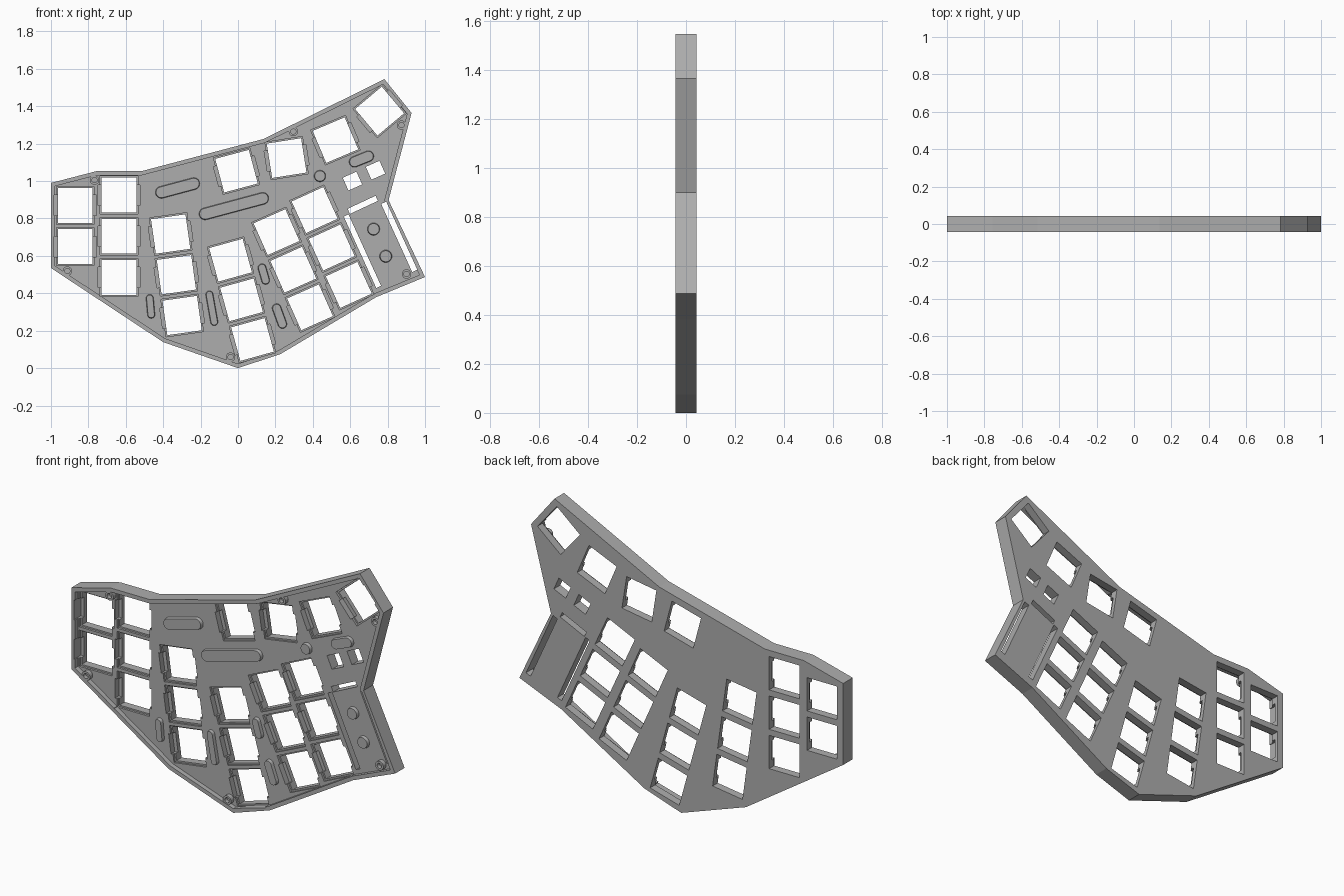
import bpy, bmesh, math
from mathutils import Vector, Matrix

cube = bpy.data.objects.get("Cube")
if cube:
    bpy.data.objects.remove(cube, do_unlink=True)

FRONT, FLOOR, LEDGE, BACK = -0.042, -0.015, 0.018, 0.042

grey = bpy.data.materials.new("mid grey plastic")
grey.use_nodes = True
grey.diffuse_color = (0.42, 0.42, 0.42, 1)
grey.node_tree.nodes["Principled BSDF"].inputs["Base Color"].default_value = (0.42, 0.42, 0.42, 1)


def prism(bm, pts, y0, y1, taper=None):
    """Extrude an x,z profile from y0 to y1; taper gives another front profile."""
    a = [bm.verts.new((x, y0, z)) for x, z in (taper or pts)]
    b = [bm.verts.new((x, y1, z)) for x, z in pts]
    n = len(pts)
    bm.faces.new(a)
    bm.faces.new(b[::-1])
    for i in range(n):
        j = (i + 1) % n
        bm.faces.new((a[j], a[i], b[i], b[j]))


def make(name, bm):
    bmesh.ops.recalc_face_normals(bm, faces=bm.faces)
    me = bpy.data.meshes.new(name)
    bm.to_mesh(me)
    bm.free()
    me.materials.append(grey)
    ob = bpy.data.objects.new(name, me)
    bpy.context.collection.objects.link(ob)
    return ob


def place(pts, cx, cz, deg):
    r = Matrix.Rotation(math.radians(deg), 2)
    return [tuple(r @ Vector(p) + Vector((cx, cz))) for p in pts]


def rect(cx, cz, w, h, deg):
    w, h = w / 2, h / 2
    return place([(-w, -h), (w, -h), (w, h), (-w, h)], cx, cz, deg)


def capsule(cx, cz, length, width, deg, n=12):
    r, d = width / 2, (length - width) / 2
    pts = []
    for side in (1, -1):
        for i in range(n + 1):
            if d == 0 and i == n:
                continue
            t = math.pi * (i / n - 0.5)
            pts.append((side * (d + r * math.cos(t)), side * r * math.sin(t)))
    return place(pts, cx, cz, deg)


def inset(pts, d):
    out, n = [], len(pts)
    for i in range(n):
        p, a, b = Vector(pts[i]), Vector(pts[i - 1]), Vector(pts[(i + 1) % n])
        e, f = (p - a).normalized(), (b - p).normalized()
        n1, n2 = Vector((e.y, -e.x)), Vector((f.y, -f.x))
        out.append(tuple(p + (n1 + n2) * d / (1 + n1.dot(n2))))
    return out


def cut(target, name, shapes, y0, y1):
    bm = bmesh.new()
    for s in shapes:
        prism(bm, s, y0, y1)
    cutter = make(name, bm)
    cutter.hide_render = True
    mod = target.modifiers.new(name, "BOOLEAN")
    mod.operation, mod.solver, mod.use_self = "DIFFERENCE", "EXACT", True
    mod.object = cutter
    bpy.context.view_layer.objects.active = target
    bpy.ops.object.modifier_apply(modifier=mod.name)
    bpy.data.objects.remove(cutter, do_unlink=True)


# Plate outline, clockwise from the upper left corner
outline = [(-1, 0.99), (-0.757, 1.053), (-0.516, 1.053), (0.136, 1.225),
           (0.783, 1.545), (0.928, 1.364), (0.805, 0.898), (1, 0.487),
           (0.74, 0.38), (0.227, 0.075), (0, 0), (-0.4, 0.139), (-1, 0.535)]
bm = bmesh.new()
prism(bm, outline, FRONT, BACK)
plate = make("case_plate", bm)

# Columns of key openings: top centre, tilt, count
columns = [(-0.87, 0.87, 0, 2), (-0.636, 0.925, 0, 3), (-0.36, 0.717, 8, 3),
           (-0.04, 0.577, 15.5, 3), (0.206, 0.727, 24, 3), (0.41, 0.845, 24.5, 3),
           (-0.008, 1.053, 15, 1), (0.26, 1.123, 9, 1), (0.521, 1.219, 23, 1),
           (0.757, 1.374, 40, 1)]
keys = []
for x, z, deg, count in columns:
    t = math.radians(deg)
    for i in range(count):
        keys.append((x + 0.22 * i * math.sin(t), z - 0.22 * i * math.cos(t), deg))

cut(plate, "inner_recess", [inset(outline, 0.022)], FRONT - 0.05, FLOOR)
cut(plate, "key_pockets", [rect(x, z, 0.202, 0.202, a) for x, z, a in keys],
    FRONT - 0.05, FLOOR + 0.012)
cut(plate, "clip_pockets", [rect(x, z, 0.226, 0.11, a) for x, z, a in keys],
    FRONT - 0.05, LEDGE)

# Through openings: keys, two small sockets, slits round the controller panel
holes = [rect(x, z, 0.186, 0.186, a) for x, z, a in keys]
holes += [rect(0.612, 1.0, 0.08, 0.075, 24), rect(0.735, 1.058, 0.08, 0.075, 24)]
holes += [rect(0.667, 0.873, 0.165, 0.03, 25), rect(0.665, 0.625, 0.028, 0.42, 24.5),
          rect(0.862, 0.702, 0.03, 0.4, 24.5)]
cut(plate, "through_holes", holes, FRONT - 0.05, BACK + 0.05)

# Raised chamfered support pads
pads = [(-0.323, 0.963, 0.245, 0.066, 15), (-0.022, 0.866, 0.385, 0.066, 15),
        (-0.468, 0.33, 0.13, 0.042, 95), (-0.14, 0.32, 0.19, 0.042, 100),
        (0.138, 0.503, 0.115, 0.046, 106), (0.222, 0.278, 0.14, 0.05, 110),
        (0.66, 1.118, 0.14, 0.06, 22), (0.438, 1.027, 0.064, 0.064, 0),
        (0.725, 0.743, 0.068, 0.068, 0), (0.79, 0.598, 0.068, 0.068, 0)]
bm = bmesh.new()
for x, z, l, w, a in pads:
    prism(bm, capsule(x, z, l, w, a), FRONT + 0.009, FLOOR + 0.004,
          capsule(x, z, l - 0.008, w - 0.008, a))
make("support_pads", bm)

# Screw bosses near the corners, with shallow sockets
screws = [(-0.767, 1.005), (0.296, 1.265), (0.874, 1.299),
          (0.901, 0.503), (-0.04, 0.059), (-0.912, 0.519)]
bm = bmesh.new()
for x, z in screws:
    prism(bm, capsule(x, z, 0.05, 0.05, 0), FRONT + 0.002, FLOOR + 0.004)
bosses = make("screw_bosses", bm)
cut(bosses, "screw_sockets", [capsule(x, z, 0.028, 0.028, 0) for x, z in screws],
    FRONT - 0.05, FLOOR - 0.003)

for ob in (plate, bosses):
    ob.select_set(False)
